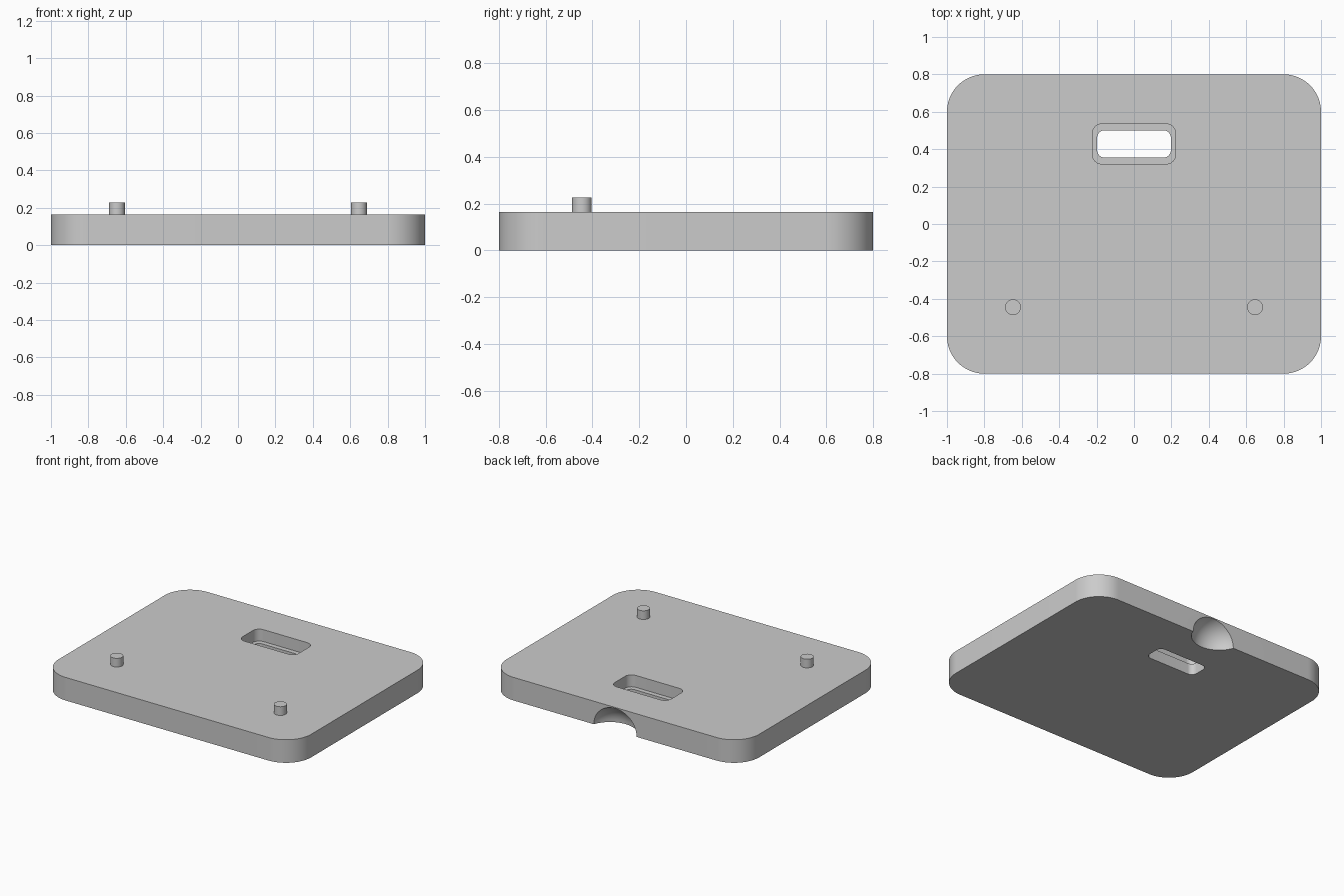
import bpy
import bmesh
from math import pi, radians, cos, sin

cube = bpy.data.objects.get("Cube")
if cube:
    bpy.data.objects.remove(cube)

grey = bpy.data.materials.new("plain_grey")
grey.use_nodes = True
color = (0.6, 0.6, 0.6, 1)
grey.diffuse_color = color
grey.node_tree.nodes["Principled BSDF"].inputs["Base Color"].default_value = color


def link(name, bm):
    bmesh.ops.recalc_face_normals(bm, faces=bm.faces)
    mesh = bpy.data.meshes.new(name)
    bm.to_mesh(mesh)
    bm.free()
    mesh.materials.append(grey)
    obj = bpy.data.objects.new(name, mesh)
    bpy.context.collection.objects.link(obj)
    return obj


def rounded_slab(name, x, y, half_w, half_d, radius, z0, z1, steps=12):
    """Extruded rectangle with rounded vertical corners."""
    bm = bmesh.new()
    ring = []
    for i, (sx, sy) in enumerate([(1, 1), (-1, 1), (-1, -1), (1, -1)]):
        for k in range(steps + 1):
            a = (i + k / steps) * pi / 2
            ring.append(bm.verts.new((x + sx * (half_w - radius) + radius * cos(a),
                                      y + sy * (half_d - radius) + radius * sin(a), z0)))
    base = bm.faces.new(ring)
    top = bmesh.ops.extrude_face_region(bm, geom=[base])["geom"]
    bmesh.ops.translate(bm, vec=(0, 0, z1 - z0),
                        verts=[v for v in top if isinstance(v, bmesh.types.BMVert)])
    return link(name, bm)


def shade(obj):
    bpy.ops.object.select_all(action="DESELECT")
    obj.select_set(True)
    bpy.context.view_layer.objects.active = obj
    bpy.ops.object.shade_smooth_by_angle(angle=radians(30))


def cut(target, cutter):
    mod = target.modifiers.new("cut", "BOOLEAN")
    mod.operation = "DIFFERENCE"
    mod.solver = "EXACT"
    mod.object = cutter
    bpy.context.view_layer.objects.active = target
    bpy.ops.object.modifier_apply(modifier=mod.name)
    bpy.data.objects.remove(cutter)


# Base plate
thickness = 0.165
plate = rounded_slab("base_plate", 0, 0, 1, 0.8, 0.2, 0, thickness, 20)

# Stepped slot: wide recess on top, narrower opening right through
cut(plate, rounded_slab("recess_cutter", 0, 0.428, 0.222, 0.107, 0.05, 0.08, 0.3))
cut(plate, rounded_slab("opening_cutter", 0, 0.428, 0.197, 0.073, 0.04, -0.1, 0.3))

# Rounded finger scoop under the back edge
bm = bmesh.new()
bmesh.ops.create_uvsphere(bm, u_segments=48, v_segments=24, radius=0.18)
bmesh.ops.scale(bm, vec=(1, 1, 0.93), verts=bm.verts)
bmesh.ops.translate(bm, vec=(0, 0.86, 0), verts=bm.verts)
cut(plate, link("scoop_cutter", bm))
shade(plate)

# Locating pegs
for side, sx in (("left", 1), ("right", -1)):
    bm = bmesh.new()
    bmesh.ops.create_cone(bm, cap_ends=True, segments=32, radius1=0.042,
                          radius2=0.042, depth=0.08)
    bmesh.ops.translate(bm, vec=(sx * 0.647, -0.445, 0.187), verts=bm.verts)
    shade(link(side + "_peg", bm))
